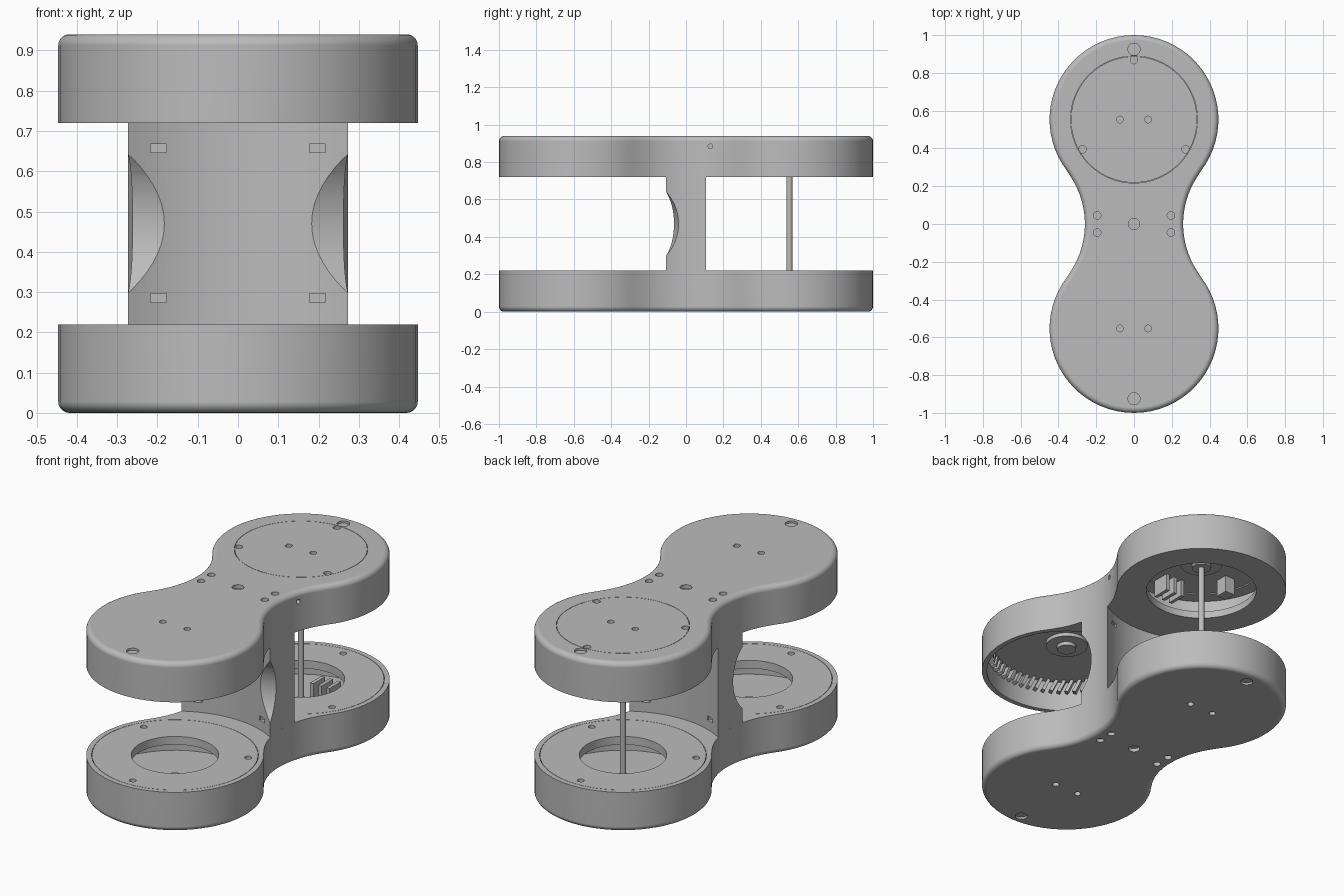
import bpy, bmesh, math
from mathutils import Matrix, Vector

old = bpy.data.objects.get("Cube")
if old:
    bpy.data.objects.remove(old, do_unlink=True)

LOBE_Y, LOBE_R = 0.553, 0.447      # lobe centres and radius
WAIST, WAIST_R = 0.26, 0.455       # waist half width and its fillet radius
COL_R = 0.522                      # hollow of the column faces about each lobe
TOP, DECK, FLOOR = 0.94, 0.72, 0.22

gray = bpy.data.materials.new("plain_gray")
gray.use_nodes = True
gray.diffuse_color = (0.5, 0.5, 0.5, 1)
gray.node_tree.nodes["Principled BSDF"].inputs["Base Color"].default_value = (0.5, 0.5, 0.5, 1)


def lathe(bm, profile, x=0, y=0, n=64, closed=False):
    """Revolve (radius, z) points about a vertical axis at x, y."""
    rings = []
    for r, z in profile:
        if r == 0:
            rings.append([bm.verts.new((x, y, z))] * n)
        else:
            rings.append([bm.verts.new((x + r * math.cos(math.tau * i / n),
                                        y + r * math.sin(math.tau * i / n), z)) for i in range(n)])
    if closed:
        rings.append(rings[0])
    for a, b in zip(rings, rings[1:]):
        for i in range(n):
            j = (i + 1) % n
            bm.faces.new(dict.fromkeys((a[i], a[j], b[j], b[i])))


def disc(bm, r, z0, z1, x=0, y=0, n=64):
    lathe(bm, [(0, z0), (r, z0), (r, z1), (0, z1)], x, y, n)


def ring(bm, r0, r1, z0, z1, x=0, y=0):
    lathe(bm, [(r0, z0), (r1, z0), (r1, z1), (r0, z1)], x, y, closed=True)


def box(bm, loc, size, rot=Matrix()):
    m = Matrix.Translation(loc) @ rot @ Matrix.Diagonal((*size, 1))
    bmesh.ops.create_cube(bm, size=1, matrix=m)


def extrude(bm, outline, z0, z1):
    face = bm.faces.new([bm.verts.new((x, y, z0)) for x, y in outline])
    out = bmesh.ops.extrude_face_region(bm, geom=[face])
    bmesh.ops.translate(bm, vec=(0, 0, z1 - z0),
                        verts=[v for v in out["geom"] if isinstance(v, bmesh.types.BMVert)])


def finish(name, bm):
    bmesh.ops.recalc_face_normals(bm, faces=bm.faces)
    me = bpy.data.meshes.new(name)
    bm.to_mesh(me)
    bm.free()
    me.materials.append(gray)
    ob = bpy.data.objects.new(name, me)
    bpy.context.scene.collection.objects.link(ob)
    return ob


def smooth(ob):
    ob.data.shade_smooth()
    ob.data.set_sharp_from_angle(angle=math.radians(35))
    ob.modifiers.new("even_shading", "WEIGHTED_NORMAL").keep_sharp = True


def carve(ob, bm):
    """Subtract the cutter mesh, bake the result and drop the cutter."""
    cutter = finish("cutter", bm)
    cutter.hide_render = True
    mod = ob.modifiers.new("cut", "BOOLEAN")
    mod.object, mod.solver = cutter, "EXACT"
    bpy.context.view_layer.update()
    me = bpy.data.meshes.new_from_object(ob.evaluated_get(bpy.context.evaluated_depsgraph_get()))
    ob.modifiers.clear()
    ob.data = me
    bpy.data.objects.remove(cutter, do_unlink=True)


def simple(name, fn, *args, **kw):
    bm = bmesh.new()
    fn(bm, *args, **kw)
    ob = finish(name, bm)
    smooth(ob)
    return ob


def waist_x(y):
    return WAIST + WAIST_R - math.sqrt(WAIST_R ** 2 - y * y)


def peanut():
    """Two round lobes joined by a smooth waist, counterclockwise."""
    join = math.atan2(LOBE_Y, WAIST + WAIST_R)
    pts = []
    for s in (1, -1):
        for i in range(45):
            a = -join + (math.pi + 2 * join) * i / 44
            pts.append((s * LOBE_R * math.cos(a), s * (LOBE_Y + LOBE_R * math.sin(a))))
        y_join = LOBE_Y - LOBE_R * math.sin(join)
        for i in range(1, 18):
            y = s * y_join * (1 - i / 9)
            pts.append((-s * waist_x(y), y))
    return pts


def plate(name, z0, z1, rounded_z):
    bm = bmesh.new()
    extrude(bm, peanut(), z0, z1)
    rim = [e for e in bm.edges if all(abs(v.co.z - rounded_z) < 1e-5 for v in e.verts)]
    bmesh.ops.bevel(bm, geom=rim, offset=0.028, segments=5, profile=0.5, affect="EDGES")
    return finish(name, bm)


def outer_holes(bm, z, lobes):
    """Shallow holes on an outer face: waist screws, wire hole, end pockets, hub screws."""
    lo, hi = z - 0.02, z + 0.02
    for x in (-0.195, 0.195):
        for y in (-0.045, 0.045):
            disc(bm, 0.02, lo, hi, x, y, 16)
    disc(bm, 0.03, lo, hi, 0, 0, 24)
    for s in (-1, 1):
        disc(bm, 0.032, z - 0.012, z + 0.012, 0, s * 0.925, 24)
    for y in lobes:
        for x in (-0.075, 0.075):
            disc(bm, 0.018, lo, hi, x, y, 16)


# Lower plate with two cups open at the top
base = plate("lower_plate", 0, FLOOR, 0)
cut = bmesh.new()
for s in (-1, 1):
    disc(cut, 0.42, 0.05, FLOOR + 0.05, 0, s * LOBE_Y)
outer_holes(cut, 0, (-LOBE_Y, LOBE_Y))
carve(base, cut)
smooth(base)

# Upper plate: front cup open below, rear chamber with a hole below and a lid above
upper = plate("upper_plate", DECK, TOP, TOP)
cut = bmesh.new()
disc(cut, 0.42, DECK - 0.05, 0.89, 0, -LOBE_Y)
lathe(cut, [(0, 0.7), (0.29, 0.7), (0.29, 0.76), (0.41, 0.76), (0.41, 0.89),
            (0.336, 0.89), (0.336, 0.97), (0, 0.97)], 0, LOBE_Y)
outer_holes(cut, TOP, (-LOBE_Y,))
bmesh.ops.create_cone(cut, cap_ends=True, segments=16, radius1=0.012, radius2=0.012, depth=0.06,
                      matrix=Matrix.Translation((0.29, 0.13, 0.885)) @ Matrix.Rotation(math.pi / 2, 4, "Y"))
carve(upper, cut)
smooth(upper)

# Column: waist sides with hollow front and back faces
half_x = 0.272
edge_y = LOBE_Y - math.sqrt(COL_R ** 2 - half_x ** 2)
outline = []
for s in (1, -1):
    for i in range(13):
        y = s * edge_y * (i / 6 - 1)
        outline.append((s * waist_x(y), y))
    for i in range(1, 24):
        x = s * half_x * (1 - i / 12)
        outline.append((x, s * (LOBE_Y - math.sqrt(COL_R ** 2 - x * x))))
column = simple("column", extrude, outline, FLOOR - 0.01, DECK + 0.01)
column.modifiers.clear()
cut = bmesh.new()
for s in (-1, 1):
    # finger scoops on the front corners
    axis = Vector((s * 0.954, 0.297, 0))
    m = Matrix.Translation((s * 0.26, -0.304, 0.47)) @ axis.to_track_quat("Z", "Y").to_matrix().to_4x4()
    bmesh.ops.create_cone(cut, cap_ends=True, segments=64, radius1=0.252, radius2=0.252,
                          depth=0.4, matrix=m)
carve(column, cut)
cut = bmesh.new()
for s in (-1, 1):
    # nut slots on the front and back
    for z in (0.285, 0.657):
        for y in (-0.08, 0.08):
            box(cut, (s * 0.197, y, z), (0.04, 0.06, 0.022))
carve(column, cut)
smooth(column)

# Lids over the lower cups, each with three screw holes
for label, s in (("front", -1), ("rear", 1)):
    lid = simple(label + "_lower_lid", ring, 0.22, 0.418, FLOOR - 0.045, FLOOR, 0, s * LOBE_Y)
    lid.modifiers.clear()
    cut = bmesh.new()
    for k in range(3):
        a = s * math.pi / 2 + math.tau * k / 3
        disc(cut, 0.018, FLOOR - 0.02, FLOOR + 0.02, 0.37 * math.cos(a), s * LOBE_Y + 0.37 * math.sin(a), 16)
    carve(lid, cut)
    smooth(lid)

# Lid on top of the rear chamber
lid = simple("rear_upper_lid", disc, 0.334, 0.895, TOP, 0, LOBE_Y)
lid.modifiers.clear()
cut = bmesh.new()
for k in range(3):
    a = math.pi / 2 + math.tau * k / 3
    disc(cut, 0.02, TOP - 0.02, TOP + 0.02, 0.315 * math.cos(a), LOBE_Y + 0.315 * math.sin(a), 16)
for x in (-0.075, 0.075):
    disc(cut, 0.018, TOP - 0.02, TOP + 0.02, x, LOBE_Y, 16)
carve(lid, cut)
smooth(lid)

# Stepped hubs inside each chamber
for name, y, z, d in (("front_upper_hub", -LOBE_Y, 0.895, -1), ("rear_upper_hub", LOBE_Y, 0.9, -1),
                      ("front_lower_hub", -LOBE_Y, 0.045, 1), ("rear_lower_hub", LOBE_Y, 0.045, 1)):
    simple(name, lathe, [(0, z), (0.11, z), (0.11, z + d * 0.025), (0.05, z + d * 0.025),
                         (0.05, z + d * 0.045), (0, z + d * 0.045)], 0, y, 40)

# Rod between the rear lobes
simple("rod", disc, 0.016, 0.05, 0.9, 0, LOBE_Y, 24)

# Slanted teeth around the wall of the open front cup
bm = bmesh.new()
for k in range(60):
    turn = Matrix.Rotation(math.tau * k / 60, 4, "Z")
    loc = turn @ Vector((0.405, 0, 0.855)) + Vector((0, -LOBE_Y, 0))
    box(bm, loc, (0.034, 0.018, 0.075), turn @ Matrix.Rotation(math.radians(25), 4, "X"))
finish("cup_teeth", bm)

# Small brackets inside the rear chambers
bm = bmesh.new()
box(bm, (-0.22, 0.49, 0.85), (0.06, 0.07, 0.1))
for x in (-0.05, 0, 0.05):
    box(bm, (x, 0.29, 0.85), (0.02, 0.1, 0.1))
    box(bm, (x + 0.02, 0.74, 0.09), (0.02, 0.1, 0.09))
finish("brackets", bm)
